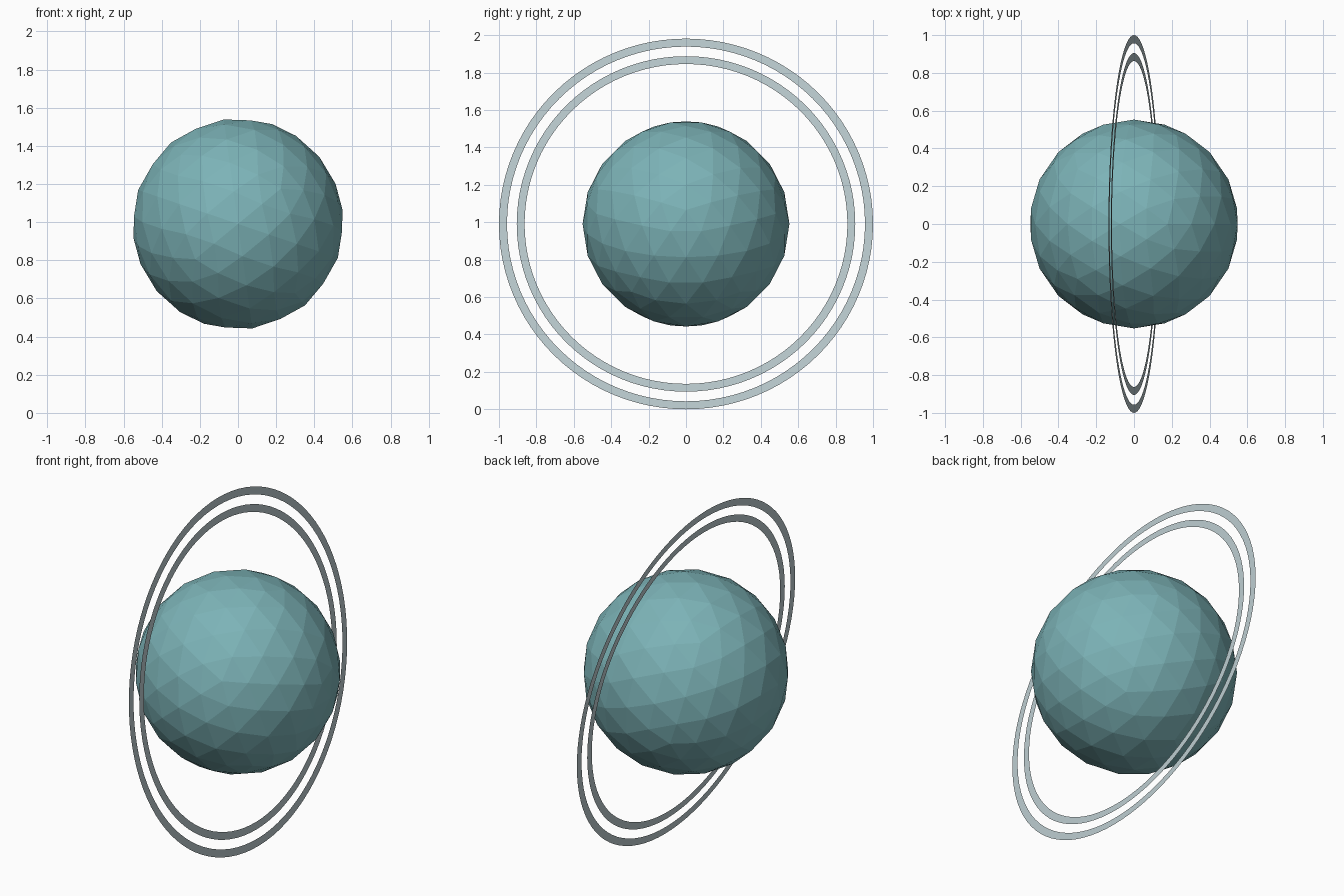
import bpy, bmesh, math
from mathutils import Matrix

if "Cube" in bpy.data.objects:
    bpy.data.objects.remove(bpy.data.objects["Cube"])

TILT = math.radians(7.77)
CENTRE_Z = math.cos(TILT)          # the outer ring touches z = 0

# Shared frame: the axis points along +x with a slight upward lean
FRAME = (Matrix.Translation((0, 0, CENTRE_Z))
         @ Matrix.Rotation(math.pi / 2 - TILT, 4, 'Y')
         @ Matrix.Rotation(math.pi, 4, 'Z'))


def material(name, rgb):
    def lin(c):
        c /= 255
        return c / 12.92 if c <= 0.04045 else ((c + 0.055) / 1.055) ** 2.4
    m = bpy.data.materials.new(name)
    m.diffuse_color = (*[lin(c) for c in rgb], 1)
    m.use_nodes = True
    m.node_tree.nodes["Principled BSDF"].inputs["Base Color"].default_value = m.diffuse_color
    return m


def add_object(name, bm, mat):
    bm.transform(FRAME)
    mesh = bpy.data.meshes.new(name)
    bm.to_mesh(mesh)
    bm.free()
    mesh.materials.append(mat)
    bpy.context.collection.objects.link(bpy.data.objects.new(name, mesh))


def ring(name, inner, outer, mat, n=96):
    # flat, paper-thin band
    bm = bmesh.new()
    loops = [[bm.verts.new((r * math.cos(2 * math.pi * i / n),
                            r * math.sin(2 * math.pi * i / n), 0))
              for i in range(n)] for r in (inner, outer)]
    a, b = loops
    for i in range(n):
        j = (i + 1) % n
        bm.faces.new((a[i], b[i], b[j], a[j]))
    add_object(name, bm, mat)


teal = material("teal", (124, 179, 183))
pale_grey = material("pale grey", (188, 204, 208))

# Faceted planet
bm = bmesh.new()
bmesh.ops.create_icosphere(bm, subdivisions=3, radius=0.553)
add_object("planet", bm, teal)

# Two thin rings
ring("inner_ring", 0.863, 0.905, pale_grey)
ring("outer_ring", 0.957, 1.0, pale_grey)
